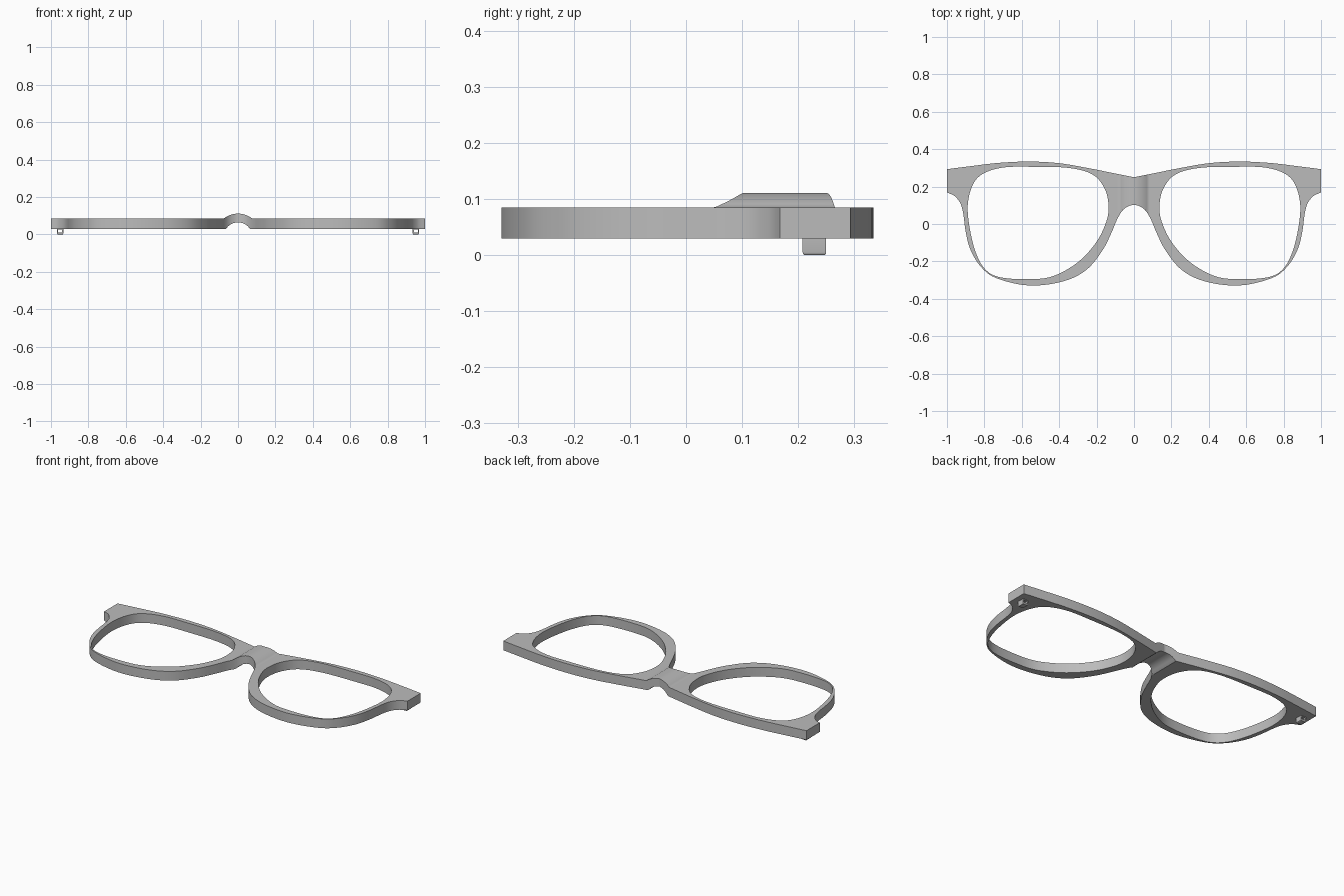
import bpy, bmesh, math
from mathutils import Vector

cube = bpy.data.objects.get("Cube")
if cube:
    bpy.data.objects.remove(cube)

BOTTOM, TOP = 0.03, 0.085

grey = bpy.data.materials.new("matte_grey")
grey.use_nodes = True
grey.diffuse_color = (0.5, 0.5, 0.5, 1)
grey.node_tree.nodes["Principled BSDF"].inputs["Base Color"].default_value = (0.5, 0.5, 0.5, 1)


def smooth_path(points, closed=False, steps=5):
    """Catmull-Rom samples through the points; an open path omits its last point."""
    p = [Vector(q) for q in points]
    n = len(p)
    out = []
    for i in range(n if closed else n - 1):
        if closed:
            a, b, c, d = (p[(i + k) % n] for k in (-1, 0, 1, 2))
        else:
            a, b, c, d = p[max(i - 1, 0)], p[i], p[i + 1], p[min(i + 2, n - 1)]
        for s in range(steps):
            t = s / steps
            out.append(0.5 * (2 * b + (c - a) * t + (2 * a - 5 * b + 4 * c - d) * t**2
                              + (3 * b - a - 3 * c + d) * t**3))
    return out


def mirrored(path):
    return [Vector((-v.x, v.y)) for v in reversed(path)]


def make_object(name, bm):
    bmesh.ops.recalc_face_normals(bm, faces=bm.faces)
    mesh = bpy.data.meshes.new(name)
    bm.to_mesh(mesh)
    bm.free()
    mesh.materials.append(grey)
    obj = bpy.data.objects.new(name, mesh)
    bpy.context.collection.objects.link(obj)
    bpy.ops.object.select_all(action="DESELECT")
    obj.select_set(True)
    bpy.context.view_layer.objects.active = obj
    bpy.ops.object.shade_smooth_by_angle(angle=math.radians(30))
    return obj


# Half outline: brow, square temple end, then lower rim up to the nose notch
brow = [(0, 0.25), (0.12, 0.274), (0.24, 0.298), (0.4, 0.325), (0.56, 0.334),
        (0.72, 0.327), (0.86, 0.311), (1, 0.293)]
lower = [(1, 0.168), (0.96, 0.15), (0.928, 0.11), (0.912, 0.05), (0.9, -0.04), (0.875, -0.136),
         (0.82, -0.227), (0.735, -0.29), (0.56, -0.329), (0.38, -0.307), (0.254, -0.245),
         (0.168, -0.14), (0.122, -0.05), (0.085, 0.035), (0.05, 0.083), (0, 0.102),
         (-0.05, 0.083)]
half = smooth_path(brow) + [Vector((1, 0.293))] + smooth_path(lower)[:-5]
notch = Vector((0, 0.102))
outline = half + [notch] + mirrored(half[1:])

lens = [(0.136, 0.094), (0.155, 0.185), (0.22, 0.264), (0.35, 0.3), (0.555, 0.306),
        (0.7, 0.302), (0.805, 0.27), (0.862, 0.21), (0.889, 0.1), (0.877, -0.03),
        (0.845, -0.155), (0.795, -0.243), (0.715, -0.285), (0.56, -0.295), (0.43, -0.278),
        (0.297, -0.202), (0.2, -0.095), (0.148, 0.013)]
opening = smooth_path(lens, closed=True)

# Spectacle front: filled outline with two lens openings
bm = bmesh.new()
for loop in (outline, opening, mirrored(opening)):
    verts = [bm.verts.new((v.x, v.y, BOTTOM)) for v in loop]
    for i, v in enumerate(verts):
        bm.edges.new((verts[i - 1], v))
bmesh.ops.triangle_fill(bm, use_beauty=True, edges=bm.edges[:], normal=(0, 0, 1))

# Cross cuts let the nose bridge arch upward
for i in range(-12, 13):
    bmesh.ops.bisect_plane(bm, geom=bm.verts[:] + bm.edges[:] + bm.faces[:], dist=1e-5,
                           plane_co=(i * 0.0075, 0, 0), plane_no=(1, 0, 0))


def arch(x, radius, base):
    return max(base, math.sqrt(max(radius**2 - x**2, 0)) - 0.013)


result = bmesh.ops.extrude_face_region(bm, geom=bm.faces[:], use_keep_orig=True)
upper = {g for g in result["geom"] if isinstance(g, bmesh.types.BMVert)}
for v in bm.verts:
    v.co.z = arch(v.co.x, 0.124, TOP) if v in upper else arch(v.co.x, 0.077, BOTTOM)
make_object("spectacle_front", bm)

# Hinge lugs: rounded blocks below the temple ends, pierced front to back
for side, name in ((1, "left_hinge_lug"), (-1, "right_hinge_lug")):
    bm = bmesh.new()
    bmesh.ops.create_cube(bm, size=1)
    for v in bm.verts:
        v.co = (side * 0.951 + v.co.x * 0.034, 0.229 + v.co.y * 0.042, 0.016 + v.co.z * 0.032)
    low = [e for e in bm.edges if all(v.co.z < 0.01 for v in e.verts)]
    bmesh.ops.bevel(bm, geom=low, offset=0.005, segments=3, profile=0.5, affect="EDGES")
    bm.normal_update()
    ends = [f for f in bm.faces if abs(f.normal.y) > 0.99]
    bmesh.ops.inset_individual(bm, faces=ends, thickness=0.008)
    rims = [e for f in ends for e in f.edges]
    bmesh.ops.delete(bm, geom=ends, context="FACES_ONLY")
    bmesh.ops.bridge_loops(bm, edges=rims)
    make_object(name, bm)
